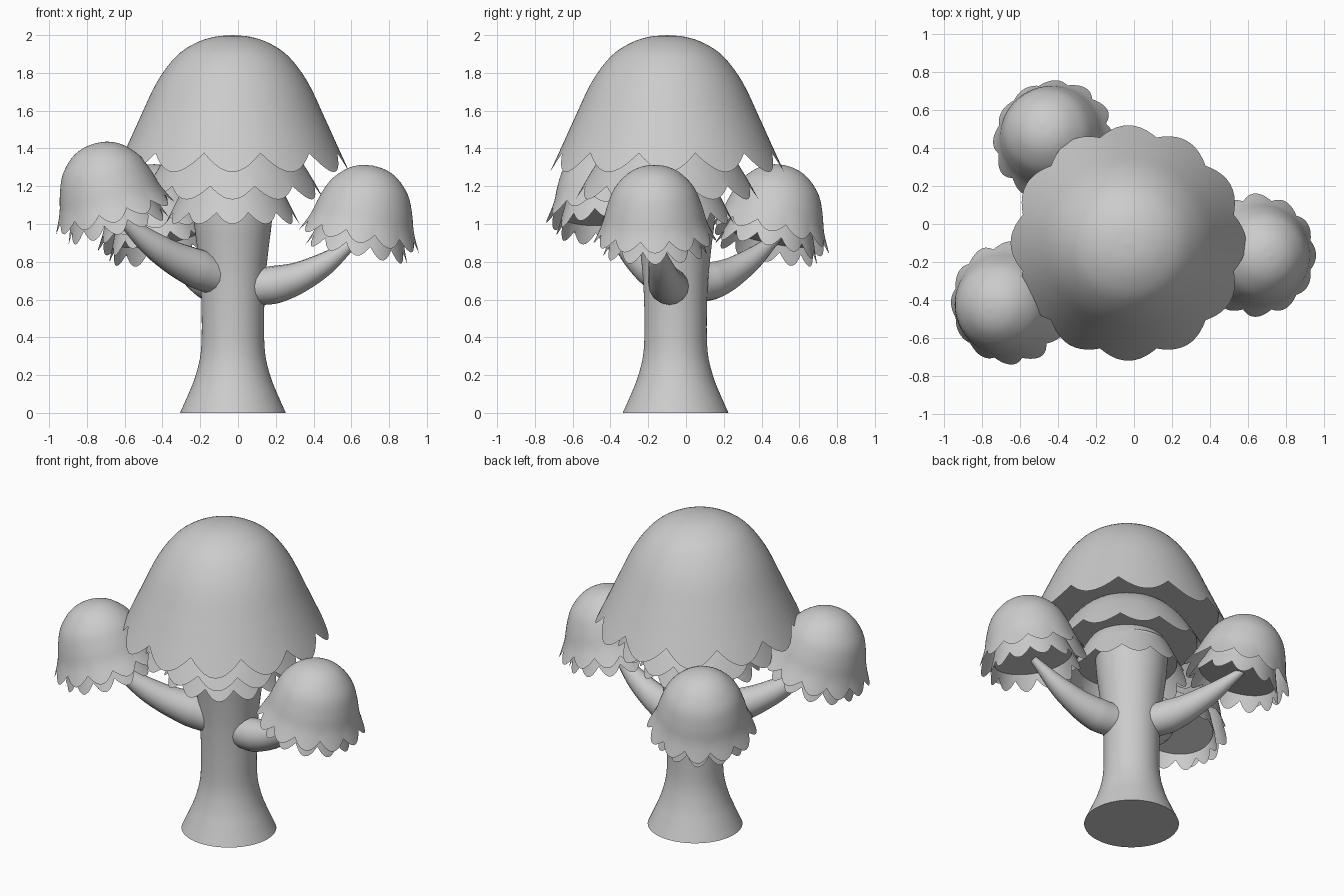
import bpy, bmesh
from math import sin, cos, pi, radians
from mathutils import Vector, Matrix

cube = bpy.data.objects.get("Cube")
if cube:
    bpy.data.objects.remove(cube, do_unlink=True)

LOBES = 12
SEGS = LOBES * 10

grey = bpy.data.materials.new("plain_grey")
grey.use_nodes = True
GREY = (0.6, 0.6, 0.6, 1)
grey.diffuse_color = GREY
grey.node_tree.nodes["Principled BSDF"].inputs["Base Color"].default_value = GREY


def finish(obj):
    bpy.ops.object.select_all(action="DESELECT")
    obj.select_set(True)
    bpy.context.view_layer.objects.active = obj
    bpy.ops.object.shade_smooth_by_angle(angle=radians(45))


def smooth_profile(pts, steps=4):
    """Catmull-Rom curve through (radius, height) points."""
    p = [Vector(q) for q in pts]
    p = [2 * p[0] - p[1]] + p + [2 * p[-1] - p[-2]]
    out = []
    for a, b, c, d in zip(p, p[1:], p[2:], p[3:]):
        for i in range(steps):
            t = i / steps
            out.append(0.5 * (2 * b + (c - a) * t + (2 * a - 5 * b + 4 * c - d) * t ** 2
                              + (3 * b - a - 3 * c + d) * t ** 3))
    return out + [p[-2]]


def lathe(name, profile, matrix, drop=0, flare=0, floor=None, zone=1):
    """Revolve a profile from top to bottom; the last rings form hanging lobes."""
    bm = bmesh.new()
    rings = []
    for r, z in profile:
        w = max(0, 1 - (z - profile[-1][1]) / zone) ** 2
        ring = []
        for i in range(SEGS):
            a = 2 * pi * i / SEGS
            lobe = w * abs(cos(a * LOBES / 2))
            rr = max(r, 0.001) + flare * lobe
            ring.append(bm.verts.new((rr * cos(a), rr * sin(a), z - drop * lobe)))
        rings.append(ring)
    bm.faces.new(rings[0])
    for top, low in zip(rings, rings[1:]):
        for i in range(SEGS):
            j = (i + 1) % SEGS
            bm.faces.new((top[i], low[i], low[j], top[j]))
    # flat underside
    if floor:
        r, z = floor
        disc = [bm.verts.new((r * cos(2 * pi * i / SEGS), r * sin(2 * pi * i / SEGS), z))
                for i in range(SEGS)]
        bm.faces.new(disc[::-1])
    mesh = bpy.data.meshes.new(name)
    bm.to_mesh(mesh)
    bm.free()
    mesh.materials.append(grey)
    obj = bpy.data.objects.new(name, mesh)
    bpy.context.collection.objects.link(obj)
    obj.matrix_world = matrix
    finish(obj)


def branch(name, points):
    """Tapered curved limb through (x, y, z, radius) points."""
    cu = bpy.data.curves.new(name, "CURVE")
    cu.dimensions = "3D"
    cu.bevel_depth = 1
    cu.bevel_resolution = 6
    cu.use_fill_caps = True
    sp = cu.splines.new("BEZIER")
    sp.resolution_u = 10
    sp.bezier_points.add(len(points) - 1)
    for bp, (x, y, z, r) in zip(sp.bezier_points, points):
        bp.co = (x, y, z)
        bp.radius = r
        bp.handle_left_type = bp.handle_right_type = "AUTO"
    cu.materials.append(grey)
    obj = bpy.data.objects.new(name, cu)
    bpy.context.collection.objects.link(obj)
    bpy.ops.object.select_all(action="DESELECT")
    obj.select_set(True)
    bpy.context.view_layer.objects.active = obj
    bpy.ops.object.convert(target="MESH")
    finish(bpy.context.object)


# trunk with flared foot
trunk = [(0.22, 1.2), (0.205, 1.0), (0.19, 0.88), (0.172, 0.7), (0.165, 0.5),
         (0.17, 0.32), (0.2, 0.19), (0.24, 0.09), (0.28, 0)]
lathe("trunk", smooth_profile(trunk), Matrix.Translation((-0.027, -0.055, 0)), floor=(0.28, 0))

# main cap and the two skirts beneath it
centre = Matrix.Translation((-0.03, -0.1, 0))
cap = [(0, 2), (0.1, 1.99), (0.2, 1.955), (0.3, 1.885), (0.4, 1.75), (0.49, 1.56),
       (0.54, 1.45), (0.575, 1.375)]
lathe("main_cap", smooth_profile(cap), centre, 0.1, 0.045, (0.54, 1.44), 0.15)
skirt = [(0.1, 1.5), (0.24, 1.46), (0.33, 1.38), (0.4, 1.28), (0.45, 1.2)]
lathe("middle_skirt", smooth_profile(skirt), centre, 0.07, 0.035, (0.415, 1.25), 0.1)
skirt = [(0.1, 1.33), (0.19, 1.29), (0.25, 1.21), (0.29, 1.13), (0.325, 1.06)]
lathe("lower_skirt", smooth_profile(skirt), centre, 0.06, 0.03, (0.295, 1.11), 0.08)

# side caps: name, rim centre, lean angle, lean direction
small_cap = [(0, 0.355), (0.07, 0.345), (0.14, 0.31), (0.21, 0.235), (0.25, 0.14),
             (0.275, 0.05), (0.295, 0)]
small_skirt = [(0.1, 0.12), (0.19, 0.09), (0.225, 0.01), (0.25, -0.065)]
for side, spot, lean, heading in (
        ("right_front", (-0.665, -0.42, 1.085), 16, 195),
        ("left", (0.65, -0.165, 0.96), 11, -5),
        ("right_back", (-0.43, 0.45, 0.965), 15, 128)):
    h = radians(heading)
    tilt = Matrix.Rotation(radians(lean), 4, Vector((-sin(h), cos(h), 0)))
    m = Matrix.Translation(spot) @ tilt
    lathe(side + "_cap", smooth_profile(small_cap), m, 0.055, 0.03, None, 0.08)
    lathe(side + "_skirt", smooth_profile(small_skirt), m, 0.06, 0.025, (0.235, -0.03), 0.06)

# branches
branch("right_front_branch", [(-0.06, -0.08, 0.71, 0.105), (-0.22, -0.17, 0.765, 0.105),
                              (-0.42, -0.29, 0.87, 0.075), (-0.64, -0.41, 1.05, 0.028)])
branch("left_branch", [(0.04, -0.07, 0.67, 0.1), (0.2, -0.1, 0.68, 0.1),
                       (0.41, -0.13, 0.76, 0.07), (0.64, -0.165, 0.925, 0.022)])
branch("right_back_branch", [(-0.07, 0, 0.68, 0.1), (-0.16, 0.14, 0.7, 0.1),
                             (-0.27, 0.3, 0.78, 0.07), (-0.42, 0.5, 0.945, 0.022)])
